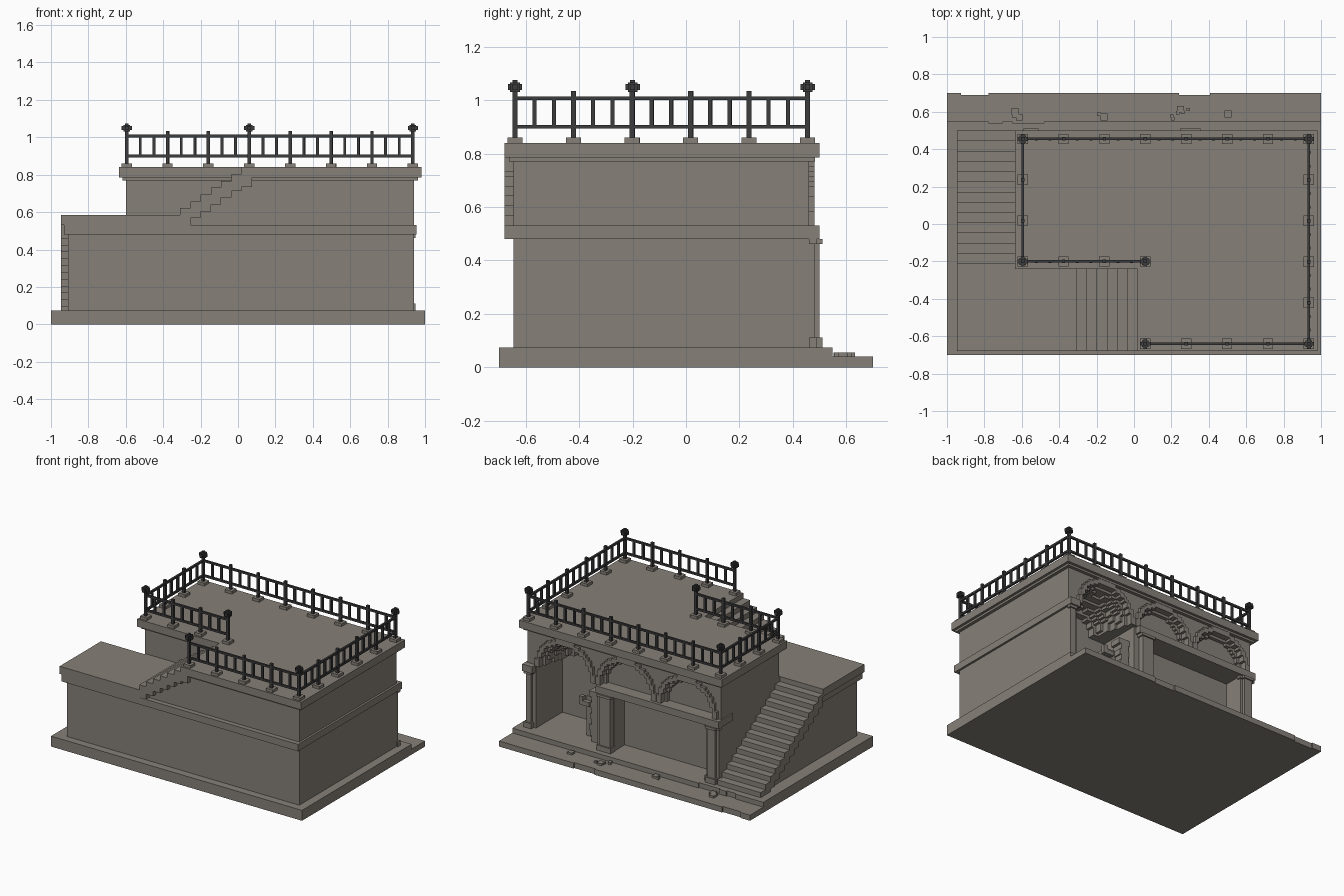
import bpy
import bmesh
import math
import random
from mathutils import Matrix, Vector

random.seed(4)
if "Cube" in bpy.data.objects:
    bpy.data.objects.remove(bpy.data.objects["Cube"])


def make_material(name, colour):
    mat = bpy.data.materials.new(name)
    mat.use_nodes = True
    mat.diffuse_color = colour
    mat.node_tree.nodes["Principled BSDF"].inputs["Base Color"].default_value = colour
    return mat


stone = make_material("warm grey stone", (.24, .216, .188, 1))
iron = make_material("dark iron", (.045, .045, .047, 1))


class Part:
    """Collects boxes into one named object."""

    def __init__(self, name, material=stone):
        self.name, self.material, self.bm = name, material, bmesh.new()

    def box(self, xs, ys, zs):
        low, high = Vector((xs[0], ys[0], zs[0])), Vector((xs[1], ys[1], zs[1]))
        matrix = Matrix.Translation((low + high) / 2) @ Matrix.Diagonal((*(high - low), 1))
        bmesh.ops.create_cube(self.bm, size=1, matrix=matrix)

    def block(self, centre, width, zs):
        x, y = centre
        h = width / 2
        self.box((x - h, x + h), (y - h, y + h), zs)

    def finish(self):
        mesh = bpy.data.meshes.new(self.name)
        self.bm.to_mesh(mesh)
        self.bm.free()
        mesh.materials.append(self.material)
        bpy.context.collection.objects.link(bpy.data.objects.new(self.name, mesh))


# Main levels and wall lines
floor, band_low, band_top, landing, lip, cornice, roof = .075, .48, .53, .585, .77, .785, .84
east, west, stair_west = .94, -.6, -.91
front, inner, room_back, facade, proud = -.645, -.2, .16, .46, .5
terrace = .02
unit = .0185

# Plinth with a worn step along the back
base = Part("plinth")
base.box((-1, 1), (-.7, .53), (0, floor))
base.box((-1, 1), (.53, .68), (0, .04))
x = -1
while x < .99:
    end = min(1, x + unit * random.randint(3, 9))
    base.box((x, end), (.53, .53 + unit * random.choice((0.5, 1, 1, 1))), (.04, floor))
    base.box((x, end), (.68, .7 - unit * random.choice((0, 0, 0, 0.5))), (0, .04))
    x = end
base.finish()

rubble = Part("rubble")
for i in range(12):
    spot = (random.choice((-.6, -.2, .24, .26, .5)) + random.uniform(-.04, .04), random.uniform(.56, .62))
    rubble.block(spot, unit * random.choice((1, 2)), (.04, .04 + unit * .8))
rubble.finish()

# Solid masses of the two storeys
lower = Part("lower_storey")
lower.box((stair_west, east), (front, inner), (floor, band_top))
lower.box((west, east), (inner, room_back), (floor, band_top))
lower.box((west, .385), (room_back, .34), (floor, band_top))
lower.finish()

upper = Part("upper_storey")
upper.box((west, east), (inner, room_back), (band_top, lip))
upper.box((terrace, east), (front, inner), (band_top, lip))
upper.box((west, .385), (room_back, .41), (band_top, lip))
upper.finish()

# String course between the storeys
band = Part("string_course")
band.box((-.93, .955), (-.68, front), (band_low, band_top))
band.box((east, .955), (front, proud), (band_low, band_top))
band.box((-.93, stair_west), (front, -.21), (band_low, band_top))
band.box((west - .01, .37), (.34, proud), (band_low, band_top))
band.box((.875, east), (facade, proud), (band_low, band_top))
band.finish()

# Facade piers beside the openings
piers = Part("facade_piers")
for xs, ys in (((.8725, east), (room_back, facade)), ((.25, .3875), (.34, facade)),
               ((west, -.5), (.34, facade))):
    piers.box(xs, ys, (floor, band_top))
for xs in ((.8725, east), (west, -.5825)):
    piers.box(xs, (room_back, facade), (band_top, lip))
for xs, depth in (((.9, east), .48), ((.255, .345), proud), ((west, -.5), .48), ((-.58, -.52), proud)):
    piers.box(xs, (facade, depth), (floor, band_low))
    piers.box((xs[0] - .01, xs[1] + .01), (facade, depth + .01), (floor, floor + unit * 2))
    piers.box((xs[0] - .01, xs[1] + .01), (facade, depth + .01), (band_low - unit, band_low))
piers.finish()

# Stepped arches: rows of stone shaped by a circle
half_span = .2425


def half_width(radius, height):
    if height >= radius:
        return 0
    return round(math.sqrt(radius ** 2 - height ** 2) / unit) * unit


def arch(part, centre, inside, outside, ys):
    rows = 13
    step = (lip - band_top) / rows
    for i in range(rows):
        z = band_top + i * step
        a = half_width(inside, (i + .5) * step)
        b = min(half_span, half_width(outside, (i + .5) * step)) if outside else half_span
        if b <= a:
            continue
        spans = [(centre - b, centre - a), (centre + a, centre + b)] if a else [(centre - b, centre + b)]
        for xs in spans:
            part.box(xs, ys, (z, z + step))


arches = Part("arcade")
for n in range(3):
    centre = .63 - n * half_span * 2
    arch(arches, centre, .19, None, (.41, .435))
    arch(arches, centre, .21, None, (.435, facade))
    arch(arches, centre, .21, .24, (facade, .48))
arches.finish()

# Vault behind the open arch
vault = Part("vault")
for i, radius in enumerate((.12, .14, .155, .17, .18)):
    arch(vault, .63, radius, None, (room_back + i * .05, room_back + (i + 1) * .05))
vault.finish()

# Broken masonry standing in the open room
ruin = Part("room_masonry")
ruin.box((.39, .54), (room_back, .36), (floor, .36))
ruin.box((.5, .58), (.36, .39), (.3, .33))
ruin.box((.55, .58), (.36, .39), (.33, .36))
for i in range(9):
    shift = unit * random.choice((0, 0, .5, 1))
    ruin.box((.4 - shift / 2, .46 + shift), (.34, .42), (floor + i * .04, floor + (i + 1) * .04))
ruin.finish()

# Cornice and roof slab
top = Part("roof_cornice")
for (x0, x1), (y0, y1) in (((-.635, .98), (-.24, proud)), ((terrace, .98), (-.68, -.24))):
    top.box((x0, x1), (y0, y1), (cornice, roof))
    top.box((x0 + .018, x1 - .018), (y0 + .018, y1 - .018), (lip, cornice))
top.box((terrace + .018, .962), (-.3, -.2), (lip, cornice))
top.finish()

# Landing slab
slab = Part("landing")
slab.box((-.945, west), (-.68, -.21), (band_top, landing))
slab.box((west, -.31), (-.68, inner), (band_top, landing))
slab.finish()

# Short stair from the landing to the roof
stair = Part("upper_stair")
rise = (roof - landing) / 7
run = (terrace + .31) / 6
for i in range(6):
    x0, z1 = -.31 + i * run, landing + (i + 1) * rise
    stair.box((x0, x0 + run), (-.68, inner), (max(band_top, z1 - .09), z1))
    stair.box((x0, x0 + run), (front, inner), (band_top, z1 - .02))
stair.box((terrace, terrace + run), (-.68, front), (lip - rise, cornice))
stair.finish()

# Long stair from the ground to the landing
stair = Part("lower_stair")
rise = (landing - floor) / 14
run = (proud + .21) / 13
for i in range(13):
    y1, z1 = proud - i * run, floor + (i + 1) * rise
    stair.box((-.945, west), (y1 - run, y1), (max(floor, z1 - .09), z1))
    if i > 1:
        stair.box((stair_west, west), (y1 - run, y1), (floor, z1 - .05))
stair.finish()

# Iron railing on stone feet
feet = Part("railing_feet")
posts = Part("railing_posts", iron)
rails = Part("railing_bars", iron)
left, right, gate = -.595, .935, .06
near, middle, far = -.64, -.2, .455
corners = [(gate, middle), (left, middle), (left, far), (right, far), (right, near), (gate, near)]
bays = [3, 3, 7, 5, 4]
thin = .007
spots = set(corners)
for start, end, count in zip(corners, corners[1:], bays):
    a, b = Vector(start), Vector(end)
    xs, ys = sorted((a.x, b.x)), sorted((a.y, b.y))
    for z in (.9, 1.007):
        rails.box((xs[0] - thin, xs[1] + thin), (ys[0] - thin, ys[1] + thin), (z - thin, z + thin))
    for i in range(count * 3):
        p = a.lerp(b, i / (count * 3))
        if i % 3:
            rails.block(p, .015, (.9, 1.005))
        elif i:
            spots.add(tuple(p))
for spot in sorted(spots):
    feet.block(spot, .055, (roof, roof + .02))
    corner = spot in corners
    posts.block(spot, .018, (roof + .02, 1.075 if corner else 1.035))
    if corner:
        x, y = spot
        posts.box((x - .027, x + .027), (y - .01, y + .01), (1.038, 1.06))
        posts.box((x - .01, x + .01), (y - .027, y + .027), (1.038, 1.06))
        posts.block(spot, .036, (1.03, 1.066))
for part in (feet, posts, rails):
    part.finish()
